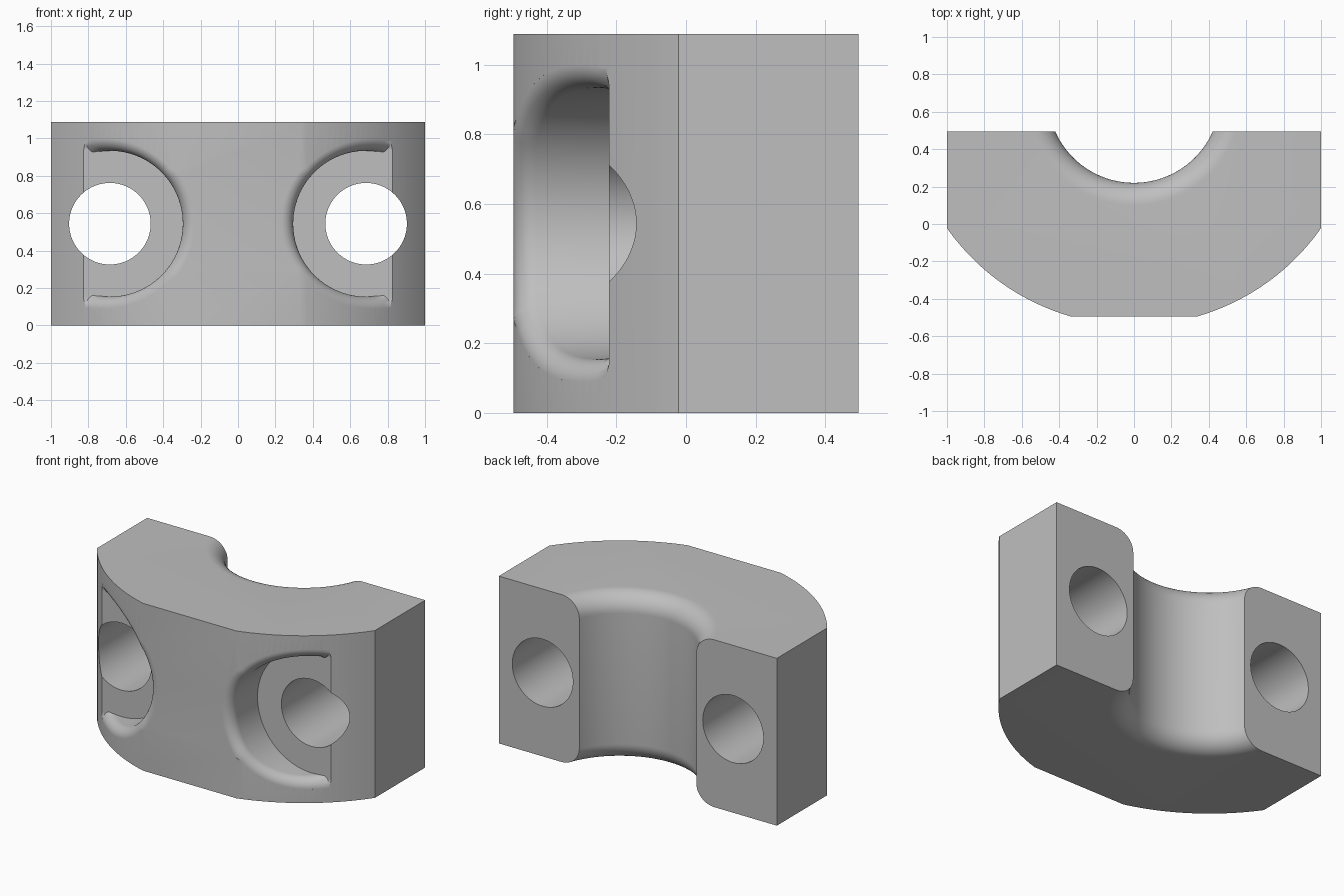
import bpy, bmesh
from math import sin, cos, pi, sqrt, atan2
from mathutils import Vector

cube = bpy.data.objects.get("Cube")
if cube:
    bpy.data.objects.remove(cube, do_unlink=True)

H = 1.088                       # block height
FRONT, BACK = -0.495, 0.495     # flat front and back planes
AXIS, OUTER = 0.68, 1.2218      # centre y and radius of the curved front flanks
BORE, BORE_FILLET = 0.46, 0.12
BOLT_X, BOLT_Z, BOLT_R = 0.685, H / 2, 0.218
POCKET_R, POCKET_Y, POCKET_FILLET = 0.39, -0.221, 0.065
SEGS = 96

steel = bpy.data.materials.new("plain_grey")
steel.use_nodes = True
grey = (0.52, 0.52, 0.52, 1)
steel.diffuse_color = grey
steel.node_tree.nodes["Principled BSDF"].inputs["Base Color"].default_value = grey


def skin(name, rings):
    """Closed solid skinned over a list of equal-length vertex loops."""
    bm = bmesh.new()
    loops = [[bm.verts.new(p) for p in ring] for ring in rings]
    n = len(loops[0])
    for a, b in zip(loops, loops[1:]):
        for i in range(n):
            j = (i + 1) % n
            bm.faces.new((a[i], a[j], b[j], b[i]))
    bm.faces.new(loops[0])
    bm.faces.new(loops[-1])
    bmesh.ops.remove_doubles(bm, verts=bm.verts, dist=1e-5)
    bmesh.ops.recalc_face_normals(bm, faces=bm.faces)
    mesh = bpy.data.meshes.new(name)
    bm.to_mesh(mesh)
    bm.free()
    mesh.materials.append(steel)
    obj = bpy.data.objects.new(name, mesh)
    bpy.context.collection.objects.link(obj)
    return obj


def turn(i):
    return 2 * pi * i / SEGS


def block():
    # flat front, two arcs, straight sides and flat back
    flat_x = sqrt(OUTER**2 - (AXIS - FRONT)**2)
    a0 = atan2(flat_x, AXIS - FRONT)
    a1 = atan2(1, sqrt(OUTER**2 - 1))
    arc = [a0 + (a1 - a0) * i / 24 for i in range(25)]
    right = [(OUTER * sin(a), AXIS - OUTER * cos(a)) for a in arc] + [(1, BACK)]
    outline = right + [(-x, y) for x, y in reversed(right)]
    return skin("clamp_block", [[(x, y, z) for x, y in outline] for z in (0, H)])


def bore_cutter():
    # round bore flaring into fillets at the top and bottom
    wide = BORE + BORE_FILLET
    top = [(wide - BORE_FILLET * cos(a), H - BORE_FILLET + BORE_FILLET * sin(a))
           for a in [pi / 2 * i / 12 for i in range(13)]] + [(wide + 0.01, H + 0.1)]
    profile = [(r, H - z) for r, z in reversed(top)] + top
    return skin("bore_cutter", [[(r * cos(turn(i)), AXIS + r * sin(turn(i)), z)
                                 for i in range(SEGS)] for r, z in profile])


def bolt_cutter(side):
    return skin("bolt_cutter", [[(side * BOLT_X + BOLT_R * cos(turn(i)), y,
                                  BOLT_Z + BOLT_R * sin(turn(i)))
                                 for i in range(SEGS)] for y in (-1, 1)])


def pocket_cutter(side):
    # counterbore whose rim is rounded by a ball rolled along the front surface
    steps, columns = 12, []
    for i in range(SEGS):
        d = Vector((cos(turn(i)), 0, sin(turn(i))))
        base = Vector((BOLT_X, 0, BOLT_Z))
        ball = base + d * (POCKET_R + POCKET_FILLET)
        flat_y = FRONT + POCKET_FILLET
        arc_y = AXIS - sqrt((OUTER - POCKET_FILLET)**2 - ball.x**2)
        ball.y = max(flat_y, arc_y)
        if arc_y > flat_y:
            normal = Vector((ball.x, ball.y - AXIS, 0)).normalized()
        else:
            normal = Vector((0, -1, 0))
        floor = base + d * POCKET_R
        floor.y = POCKET_Y
        column = [floor]
        for k in range(steps + 1):
            p = ball + (-d).slerp(normal, k / steps) * POCKET_FILLET
            p.y = min(p.y, POCKET_Y)
            column.append(p)
        column.append(Vector((p.x, -0.8, p.z)))
        columns.append([(side * q.x, q.y, q.z) for q in column])
    return skin("pocket_cutter", list(zip(*columns)))


body = block()
cutters = [bore_cutter()]
for side in (-1, 1):
    cutters += [pocket_cutter(side), bolt_cutter(side)]

bpy.ops.object.select_all(action='DESELECT')
bpy.context.view_layer.objects.active = body
body.select_set(True)
for cutter in cutters:
    cutter.hide_render = True
    mod = body.modifiers.new("cut", 'BOOLEAN')
    mod.operation = 'DIFFERENCE'
    mod.solver = 'EXACT'
    mod.object = cutter
    bpy.ops.object.modifier_apply(modifier=mod.name)
    bpy.data.objects.remove(cutter, do_unlink=True)

bpy.ops.object.shade_smooth_by_angle(angle=pi / 6)
